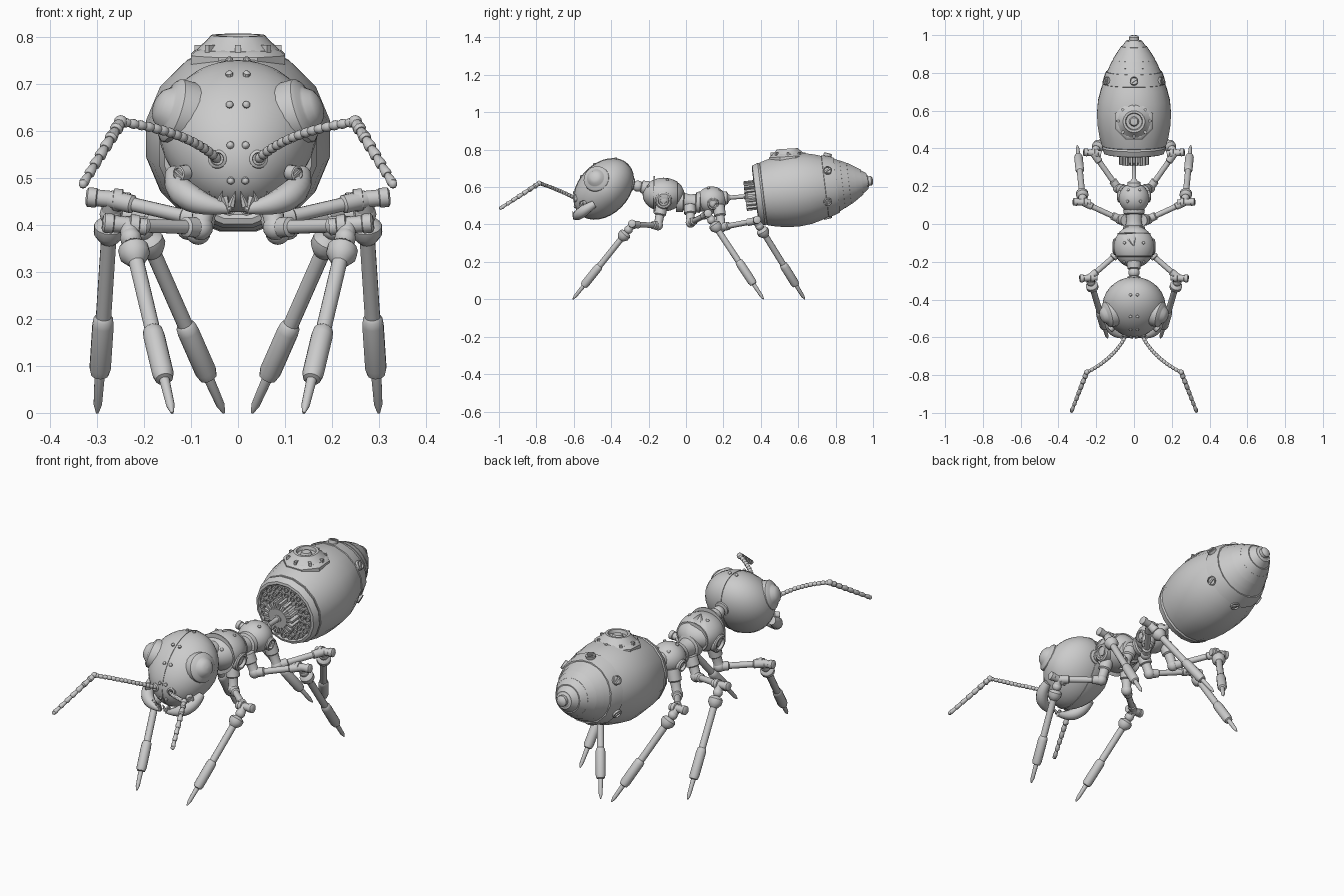
import bpy, bmesh, math
from math import sin, cos, pi, radians
from mathutils import Vector as V, Matrix

cube = bpy.data.objects.get("Cube")
if cube:
    bpy.data.objects.remove(cube)

metal = bpy.data.materials.new("grey_metal")
metal.use_nodes = True
GREY = (0.6, 0.6, 0.6, 1)
metal.diffuse_color = GREY
metal.node_tree.nodes["Principled BSDF"].inputs["Base Color"].default_value = GREY


def finish(name, bm, mirror=False, angle=35):
    bmesh.ops.recalc_face_normals(bm, faces=bm.faces)
    me = bpy.data.meshes.new(name)
    bm.to_mesh(me)
    bm.free()
    me.materials.append(metal)
    me.shade_smooth()
    me.set_sharp_from_angle(angle=radians(angle))
    ob = bpy.data.objects.new(name, me)
    bpy.context.collection.objects.link(ob)
    if mirror:
        ob.modifiers.new("mirror", 'MIRROR')
    return ob


def sweep(bm, pts, radii, dirs, n):
    """Rings of n points joined along a path, closed at both ends."""
    rings = []
    for p, r, d in zip(pts, radii, dirs):
        q = d.to_track_quat('Z', 'Y')
        r = max(r, 0.0005)
        ring = [(2 * i + 1) * pi / n for i in range(n)]
        rings.append([bm.verts.new(p + q @ V((r * cos(a), r * sin(a), 0))) for a in ring])
    for a, b in zip(rings, rings[1:]):
        for i in range(n):
            j = (i + 1) % n
            bm.faces.new((a[i], a[j], b[j], b[i]))
    bm.faces.new(rings[0])
    bm.faces.new(rings[-1])


def lathe(bm, origin, axis, profile, n=16, scale=1):
    """Revolve (distance, radius) pairs about an axis."""
    o, d = V(origin), V(axis).normalized()
    sweep(bm, [o + d * t * scale for t, r in profile], [r for t, r in profile],
          [d] * len(profile), n)


def path(points, steps):
    """Even samples of a smooth arc through start, bend and end."""
    a, b, c = map(V, points)
    b = b * 2 - (a + c) / 2
    ts = [i / steps for i in range(steps + 1)]
    pts = [a * (1 - t) ** 2 + b * 2 * t * (1 - t) + c * t * t for t in ts]
    return pts, [((b - a) * (1 - t) + (c - b) * t).normalized() for t in ts]


def ball(bm, c, r, seg=24):
    r = r if isinstance(r, tuple) else (r, r, r)
    bmesh.ops.create_uvsphere(bm, u_segments=seg, v_segments=seg // 2, radius=1,
                              matrix=Matrix.Translation(c) @ Matrix.Diagonal((*r, 1)))


def box(bm, c, axis, spin, size):
    """Box whose z runs along the axis, turned by spin about it."""
    rot = V(axis).to_track_quat('Z', 'Y').to_matrix().to_4x4()
    bmesh.ops.create_cube(bm, size=1, matrix=Matrix.Translation(c) @ rot @
                          Matrix.Rotation(spin, 4, 'Z') @ Matrix.Diagonal((*size, 1)))


def screw(bm, c, axis, r):
    lathe(bm, c, axis, [(-r, r), (.35 * r, r), (.45 * r, .8 * r), (.1 * r, .75 * r), (.1 * r, 0)], 12)
    box(bm, V(c) + V(axis).normalized() * .2 * r, axis, .6, (1.5 * r, .35 * r, .4 * r))


def rivet(bm, c, axis, r=.008):
    lathe(bm, c, axis, [(-r, r), (.3 * r, r), (.8 * r, .6 * r), (r, 0)], 10)


# head: tapered tilted ellipsoid
HEAD, U, W = V((0, -.44, .59)), V((0, -.7, -.71)), V((0, -.7, .71))


def head_at(x, y, z):
    return HEAD + U * z * .185 + W * y * .135 + V((x * .168 * (1 - .18 * max(z, 0)), 0, 0))


bm = bmesh.new()
ball(bm, (0, 0, 0), 1, 32)
for v in bm.verts:
    v.co = head_at(*v.co)
finish("head", bm, angle=50)
bm = bmesh.new()
ball(bm, (0, 0, 0), 1, 32)
for v in bm.verts:
    v.co = head_at(v.co.x * .018, v.co.y * 1.015, v.co.z * 1.015)
finish("head_seam", bm, angle=50)
bm = bmesh.new()
for deg in (150, 108, 78, 47, 18):
    p = head_at(.11, sin(radians(deg)), cos(radians(deg)))
    rivet(bm, p, p - HEAD)
finish("head_rivets", bm, True)

# eyes
bm = bmesh.new()
lathe(bm, (.14, -.48, .645), (.9, -.27, .3), [(-.04, .072), (0, .07), (.008, .062), (.012, .05),
      (.016, .046), (.03, .036), (.038, .02), (.04, 0)], 20)
finish("eye", bm, True)

# jaws with teeth, and their pivot screws
bm = bmesh.new()
pts, dirs = path([(.135, -.49, .51), (.105, -.565, .46), (.015, -.59, .435)], 12)
sweep(bm, pts, [.02 + .014 * sin(pi * i / 12) - .0008 * i for i in range(13)], dirs, 12)
for i in range(5):
    lathe(bm, (.012 + .014 * i, -.6 + .004 * i, .45), (-.3, -.3, -1 if i % 2 else 1),
          [(-.01, .009), (.025, .001)], 6)
screw(bm, (.122, -.555, .51), (.7, -.7, -.1), .017)
finish("jaw", bm, True)

# antennae: ribbed arm, then beaded tip
bm = bmesh.new()
lathe(bm, (.043, -.585, .54), (.1, -1, .1), [(-.02, .02), (.012, .02), (.016, .014), (.005, .012)])
pts, dirs = path([(.043, -.59, .54), (.125, -.70, .59), (.25, -.785, .62)], 48)
sweep(bm, pts, [.0105 if i % 3 else .008 for i in range(49)], dirs, 10)
ball(bm, (.25, -.785, .62), .0145, 12)
a, b = V((.25, -.785, .62)), V((.33, -.99, .488))
for i in range(7):
    r = .0145 - .0006 * i
    lathe(bm, a.lerp(b, i / 7), b - a, [(0, .6 * r), (.1, .75 * r), (.8, r), (1, .7 * r)],
          10, (b - a).length / 7)
ball(bm, b, .01, 10)
finish("antenna", bm, True)

# neck
bm = bmesh.new()
lathe(bm, (0, -.32, .62), (0, 1, -.22), [(0, .04), (.04, .035), (.045, .02), (.08, .02), (.085, .034), (.12, .04)])
ball(bm, (0, -.257, .605), .03, 16)
finish("neck", bm)

# chest, middle body and waist
bm = bmesh.new()
ball(bm, (0, -.12, .56), (.107, .112, .09), 32)
for y, r in ((-.17, .1), (-.05, .087)):
    lathe(bm, (0, y, .56), (0, 1, 0), [(-.004, r * .8), (-.003, r), (.003, r), (.004, r * .8)], 32)
for v in bm.verts[-256:]:
    v.co.z = .56 + (v.co.z - .56) * .85
finish("chest", bm, angle=40)
bm = bmesh.new()
ball(bm, (0, .137, .53), (.08, .08, .073), 32)
finish("middle_body", bm)
bm = bmesh.new()
lathe(bm, (0, -.05, .525), (0, 1, -.05), [(0, .06), (.035, .058), (.04, .046), (.07, .04), (.1, .043),
      (.105, .055), (.125, .058), (.13, .05), (.15, .05)], 20)
finish("waist", bm)

# side ports and body rivets
bm = bmesh.new()
for x, y, z, r in ((.085, -.12, .53, .045), (.062, .145, .512, .032)):
    lathe(bm, (x, y, z), (1, 0, -.15), [(-.03, r), (.018, r), (.024, .85 * r), (.024, .65 * r),
          (.008, .6 * r), (.008, .4 * r), (.016, .35 * r), (.018, 0)], 20)
for x, y, z in ((.05, -.2, .605), (.05, -.1, .637), (.035, .12, .595), (.03, .18, .582)):
    rivet(bm, (x, y, z), V((x, y, z)) - V((0, -.12 if y < 0 else .137, .54)))
finish("side_ports", bm, True)

# link rod and cog joining the abdomen
START, AXIS = V((0, .385, .56)), V((0, .615, .075)).normalized()
bm = bmesh.new()
lathe(bm, (0, .19, .54), (0, 1, .08), [(0, .04), (.03, .035), (.04, .018), (.05, .012), (.12, .012),
      (.122, .018), (.2, .018)], 12)
finish("link_rod", bm)
bm = bmesh.new()
lathe(bm, START - AXIS * .07, AXIS, [(0, .025), (0, .05), (.015, .062), (.08, .062)], 20)
for i in range(18):
    a = i * pi / 9
    q = AXIS.to_track_quat('Z', 'Y')
    box(bm, START - AXIS * .037 + q @ V((.065 * cos(a), .065 * sin(a), 0)), AXIS, a, (.03, .011, .065))
finish("cog", bm)

# abdomen shell with stepped tail rings
bm = bmesh.new()
lathe(bm, START, AXIS, [(-.008, 0), (-.008, .14), (-.015, .148), (-.012, .16), (.018, .172), (.028, .168),
      (.03, .172), (.08, .186), (.14, .196), (.2, .2), (.27, .194), (.33, .178), (.36, .167),
      (.362, .171), (.4, .16), (.425, .15)], 16)
finish("abdomen", bm, angle=40)
bm = bmesh.new()
for t, r, r2 in ((.415, .147, .128), (.452, .13, .11), (.487, .113, .09), (.52, .092, .068), (.55, .068, .042)):
    lathe(bm, START + AXIS * t, AXIS, [(0, r * .9), (.003, r), (.04, r2)], 24)
lathe(bm, START + AXIS * .58, AXIS, [(0, .045), (.012, .034), (.014, .026), (.03, .026), (.038, .016), (.04, 0)])
finish("tail_rings", bm)

# perforated front plate
bm = bmesh.new()
q = AXIS.to_track_quat('Z', 'Y')
for count, radius, r in ((22, .127, .013), (18, .097, .012)):
    for i in range(count):
        a = 2 * pi * i / count
        lathe(bm, START - AXIS * .004 + q @ V((radius * cos(a), radius * sin(a), 0)), -AXIS,
              [(0, r), (.012, r), (.012, .75 * r), (.005, .7 * r), (.005, 0)], 10)
finish("front_plate_holes", bm)

# abdomen screws
bm = bmesh.new()
for i in range(6):
    a = pi / 2 + i * pi / 3
    d = V((cos(a), 0, sin(a)))
    screw(bm, START + AXIS * .375 + d * .166, d + AXIS * .25, .023)
finish("abdomen_screws", bm)

# top hatch: eight-sided base and round cup
bm = bmesh.new()
lathe(bm, (0, .545, .745), (0, -.06, 1), [(0, .108), (.018, .108), (.028, .098), (.032, .085)], 8)
lathe(bm, (0, .545, .755), (0, -.06, 1), [(0, .09), (.02, .088), (.042, .064), (.05, .058), (.05, .046),
      (.034, .042), (.034, .026), (.046, .02), (.047, 0)], 20)
for i in range(8):
    a = i * pi / 4
    box(bm, (.078 * cos(a), .545 + .078 * sin(a), .776), (0, 0, 1), a, (.03, .012, .016))
finish("top_hatch", bm)


# legs
def leg(name, root, hip, knee, foot):
    root, hip, knee, foot = map(V, (root, hip, knee, foot))
    bm = bmesh.new()
    lathe(bm, root, hip - root, [(0, .032), (.45, .032), (.5, .024), (.9, .022), (1, .026)], 14, (hip - root).length)
    ball(bm, hip, .027, 16)
    d = knee - hip
    lathe(bm, hip, d, [(0, .022), (.2, .022), (.22, .015), (.75, .015), (.77, .02), (1, .02)], 12, d.length)
    finish(name + "_thigh", bm, True)
    bm = bmesh.new()
    h = V((1, d.y * .6, .1)).normalized()
    lathe(bm, knee - h * .04, h, [(0, .012), (0, .018), (.015, .018), (.017, .024), (.035, .024), (.037, .018),
          (.07, .018), (.072, .021), (.09, .021), (.094, .015)], 14)
    finish(name + "_knee", bm, True)
    bm = bmesh.new()
    d = foot - knee
    lathe(bm, knee, d, [(0, .018), (.06, .02), (.07, .014), (.1, .014), (.11, .026), (.125, .033), (.16, .033),
          (.19, .022), (.2, .0165), (.55, .0165), (.56, .021), (.59, .023), (.79, .023), (.82, .019),
          (.825, .011), (.96, .009), (1, .003)], 14, d.length)
    ball(bm, knee + d * .07, .023, 12)
    finish(name + "_shin", bm, True)


leg("front_leg", (.06, -.13, .50), (.08, -.15, .395), (.235, -.285, .40), (.14, -.605, 0))
leg("middle_leg", (.04, .02, .50), (.075, .025, .41), (.27, .115, .455), (.30, .415, 0))
leg("hind_leg", (.05, .175, .50), (.085, .19, .385), (.215, .375, .42), (.03, .635, 0))
